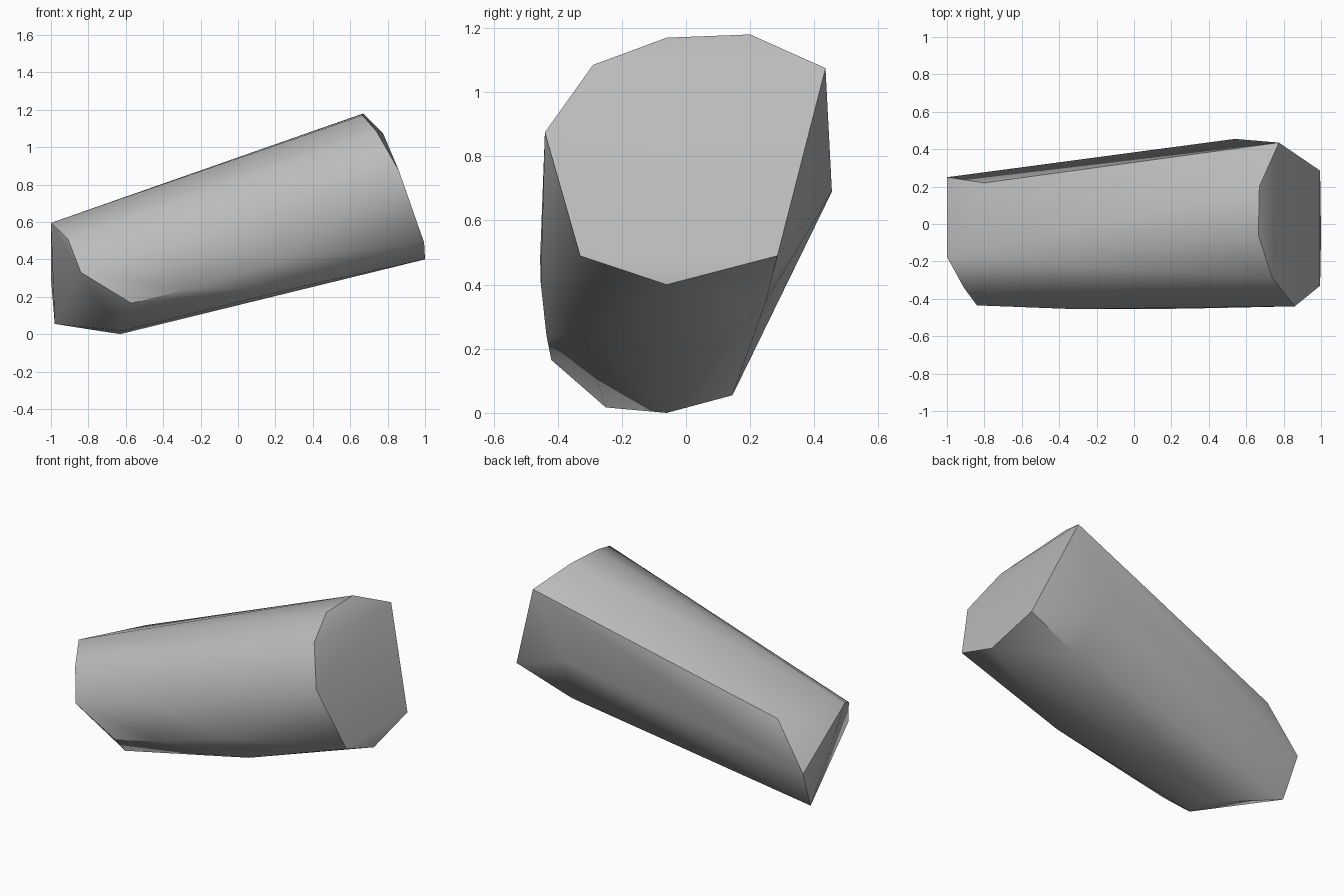
import bpy
import bmesh
from math import radians

default_cube = bpy.data.objects.get("Cube")
if default_cube:
    bpy.data.objects.remove(default_cube, do_unlink=True)


def make_material(name, colour):
    material = bpy.data.materials.new(name)
    material.use_nodes = True
    material.diffuse_color = colour
    shader = next(node for node in material.node_tree.nodes if node.type == "BSDF_PRINCIPLED")
    shader.inputs["Base Color"].default_value = colour
    shader.inputs["Roughness"].default_value = 0.9
    return material


def make_faceted_stone(name, corner_groups, material, sharp_angle):
    """Wrap a tight convex skin round the corner points of a chipped stone."""
    bm = bmesh.new()
    for group in corner_groups:
        for corner in group:
            bm.verts.new(corner)
    hull = bmesh.ops.convex_hull(bm, input=bm.verts[:], use_existing_faces=False)
    unused = {v for v in hull["geom_interior"] + hull["geom_unused"]
              if isinstance(v, bmesh.types.BMVert)}
    bmesh.ops.delete(bm, geom=list(unused), context="VERTS")

    # Merge nearly flat triangles into clean broken facets
    bmesh.ops.dissolve_limit(bm, angle_limit=radians(1.5),
                             verts=bm.verts[:], edges=bm.edges[:])
    bmesh.ops.recalc_face_normals(bm, faces=bm.faces[:])

    mesh = bpy.data.meshes.new(name)
    bm.to_mesh(mesh)
    bm.free()
    mesh.materials.append(material)
    stone = bpy.data.objects.new(name, mesh)
    bpy.context.collection.objects.link(stone)

    # Soft rounded sides with crisp broken edges
    bpy.ops.object.select_all(action="DESELECT")
    stone.select_set(True)
    bpy.context.view_layer.objects.active = stone
    bpy.ops.object.shade_smooth_by_angle(angle=sharp_angle)
    return stone


# Outline of the raised, slanted broken end
raised_end = [
    (.67, .2, 1.18), (.665, -.06, 1.17), (.74, -.29, 1.085), (.86, -.44, .875),
    (.995, -.33, .49), (1, -.06, .4), (.995, .285, .49), (.775, .435, 1.075),
]

# Outline of the low, chipped end
low_end = [
    (-1, -.175, .595), (-.91, -.34, .51), (-.84, -.435, .33),
    (-.98, .145, .055), (-1, .25, .3), (-.8, .22, .59),
]

# Corners along the front, back and underside
front_side = [(-.32, -.455, .48), (.26, -.453, .405), (-.27, -.435, .24), (-.57, -.42, .165)]
back_side = [(.54, .455, .69), (.63, .25, .35)]
underside = [(-.62, -.25, .017), (-.63, -.06, 0), (.3, -.32, .245)]

stone_grey = make_material("stone_grey", (.5, .5, .5, 1))
make_faceted_stone("stone_block",
                   [raised_end, low_end, front_side, back_side, underside],
                   stone_grey, radians(36))
